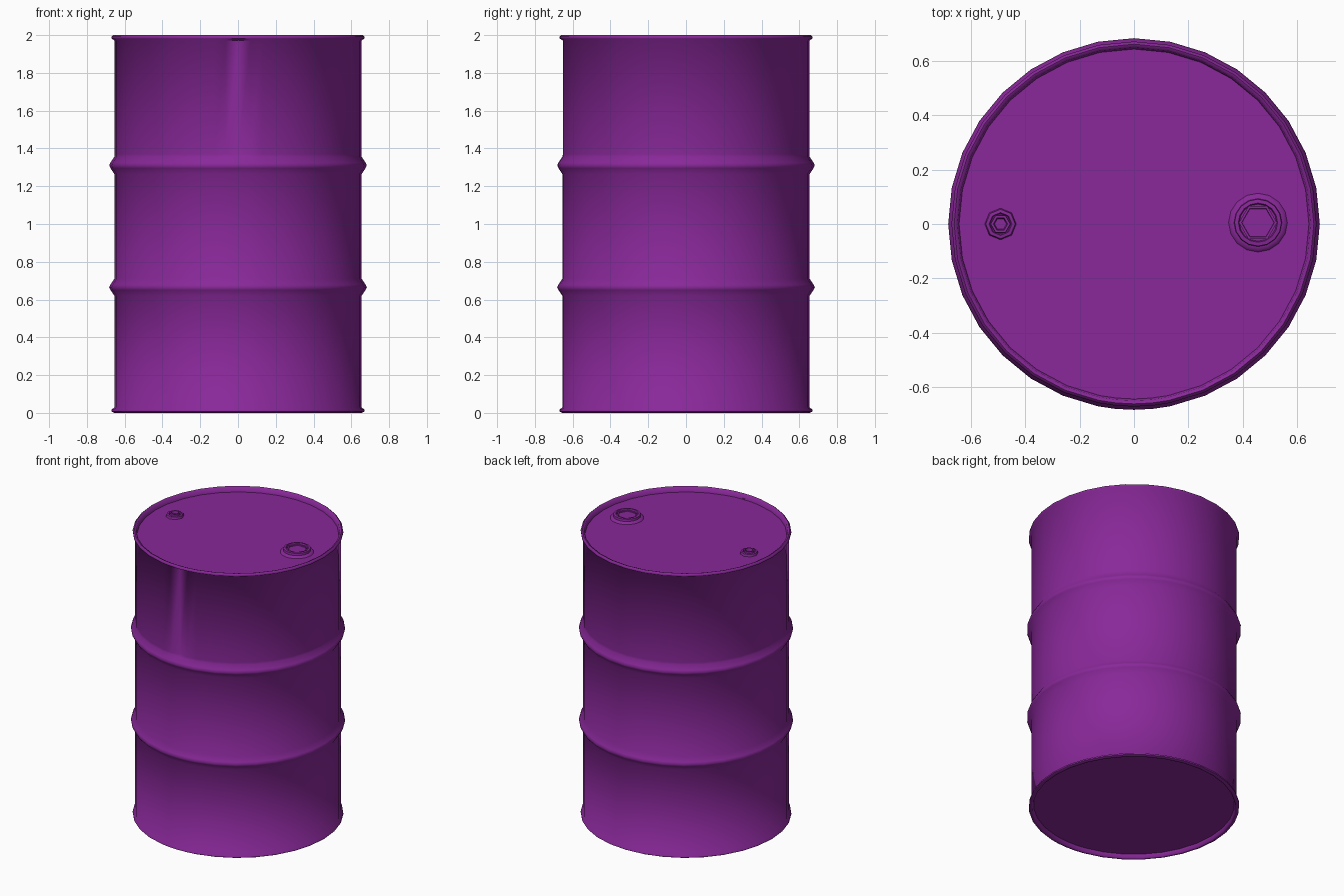
import bpy
import bmesh
from math import cos, sin, pi, radians

cube = bpy.data.objects.get("Cube")
if cube:
    bpy.data.objects.remove(cube, do_unlink=True)

purple = bpy.data.materials.new("purple_paint")
purple.use_nodes = True
COLOR = (0.25, 0.021, 0.32, 1)
purple.diffuse_color = COLOR
purple.node_tree.nodes["Principled BSDF"].inputs["Base Color"].default_value = COLOR


def even_angles(count):
    return [2 * pi * i / count for i in range(count)]


def lathe(name, profile, angles, center=(0, 0), cap_start=True, shape=None):
    """Spin a (radius, z) profile around z and close its ends with caps."""
    bm = bmesh.new()
    rings = []
    for r, z in profile:
        ring = []
        for a in angles:
            radius = shape(r, z, a) if shape else r
            ring.append(bm.verts.new((center[0] + radius * cos(a),
                                      center[1] + radius * sin(a), z)))
        rings.append(ring)
    n = len(angles)
    for low, high in zip(rings, rings[1:]):
        for i in range(n):
            j = (i + 1) % n
            bm.faces.new((low[i], low[j], high[j], high[i]))
    if cap_start:
        bm.faces.new(rings[0][::-1])
    bm.faces.new(rings[-1])
    mesh = bpy.data.meshes.new(name)
    bm.to_mesh(mesh)
    bm.free()
    mesh.materials.append(purple)
    obj = bpy.data.objects.new(name, mesh)
    bpy.context.collection.objects.link(obj)
    bpy.ops.object.select_all(action="DESELECT")
    obj.select_set(True)
    bpy.context.view_layer.objects.active = obj
    bpy.ops.object.shade_smooth_by_angle(angle=radians(60))
    return obj


# Drum shell: recessed base, rolled rims, two hoops, recessed lid
BODY = 0.655
LID = 1.965
profile = [(0.64, 0.03), (0.645, 0.005), (0.655, 0), (0.67, 0.008),
           (0.67, 0.018), (BODY, 0.028)]
for hoop in (0.665, 1.31):
    profile += [(BODY, hoop - 0.045), (0.675, hoop - 0.015), (0.682, hoop),
                (0.675, hoop + 0.015), (BODY, hoop + 0.045)]
profile += [(BODY, 1.37), (BODY, 1.972), (0.67, 1.982), (0.67, 1.992),
            (0.66, 2), (0.648, 1.995), (0.642, LID)]

# Extra columns at the front bound the narrow pressed seam
front = 1.5 * pi
seam_half = 0.1
angles = sorted(even_angles(32) + [front - seam_half, front + seam_half])


def front_seam(r, z, a):
    pressed = abs(a - front) < 0.01 and 1.36 < z < 1.98 and r == BODY
    return r - 0.014 if pressed else r


lathe("drum_shell", profile, angles, shape=front_seam)

# Large filler bung: collar with a hexagonal socket
lathe("large_bung_collar",
      [(0.108, LID), (0.1, 1.975), (0.088, 1.977), (0.086, 1.992),
       (0.072, 1.994), (0.068, 1.982)],
      even_angles(16), center=(0.455, 0.005), cap_start=False)
lathe("large_bung_socket",
      [(0.07, 1.975), (0.07, 1.988), (0.06, 1.988), (0.056, 1.97)],
      even_angles(6), center=(0.455, 0.005), cap_start=False)

# Small vent bung
lathe("small_bung_collar",
      [(0.058, LID), (0.054, 1.98), (0.042, 1.982), (0.038, 1.972)],
      even_angles(8), center=(-0.49, 0), cap_start=False)
lathe("small_bung_socket",
      [(0.038, LID), (0.036, 1.99), (0.026, 1.99), (0.022, 1.972)],
      even_angles(6), center=(-0.49, 0), cap_start=False)
